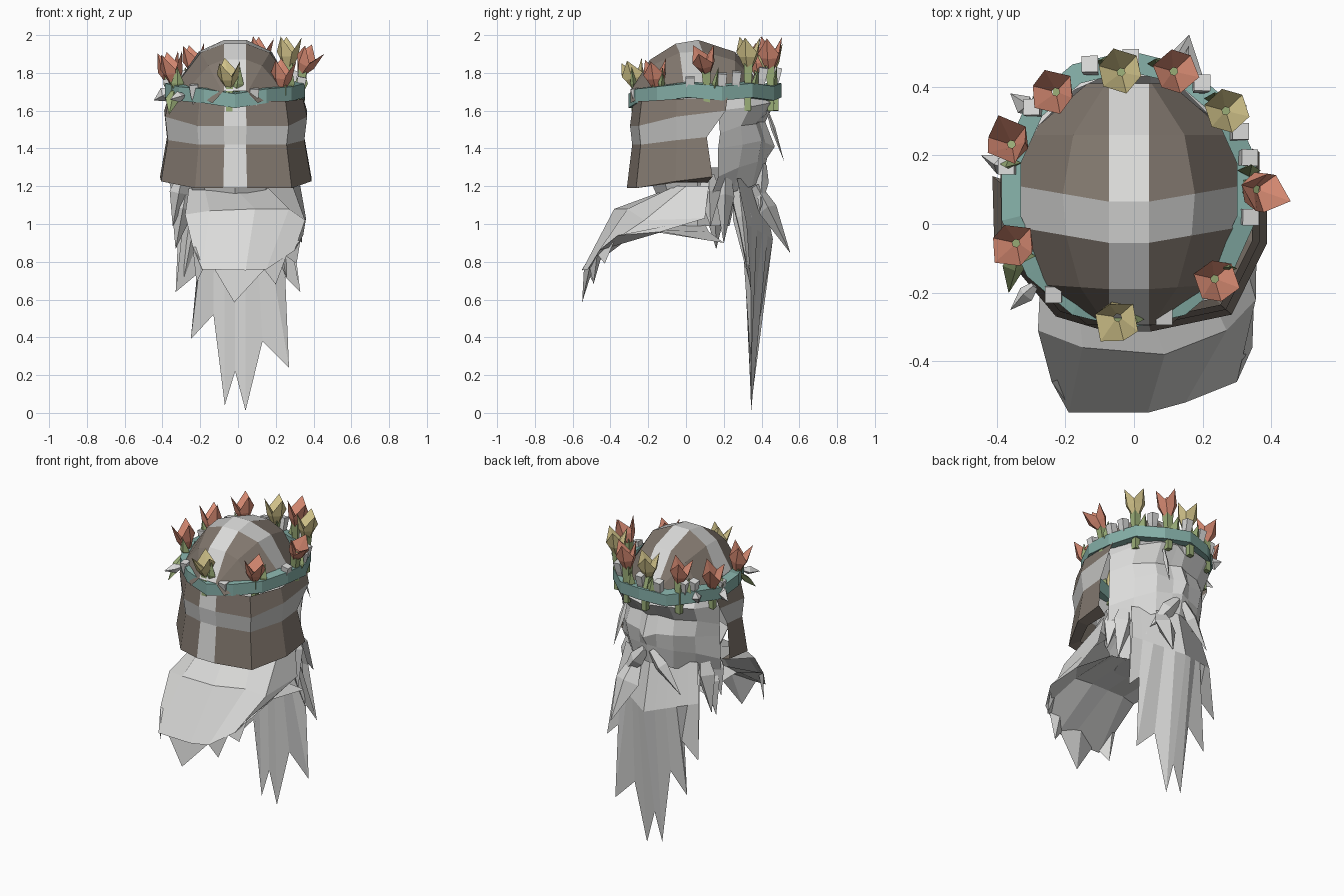
import bpy, bmesh, math
from mathutils import Vector

if "Cube" in bpy.data.objects:
    bpy.data.objects.remove(bpy.data.objects["Cube"])

def material(name, r, g, b):
    m = bpy.data.materials.new(name)
    m.diffuse_color = (r, g, b, 1)
    m.use_nodes = True
    m.node_tree.nodes["Principled BSDF"].inputs["Base Color"].default_value = m.diffuse_color
    return m

PALE = material("pale_grey", .71, .71, .70)
BAND = material("band_grey", .55, .55, .54)
BROWN = material("brown_grey", .22, .185, .155)
TEAL = material("teal", .23, .42, .38)
GREEN = material("leaf_green", .33, .43, .19)
CORAL = material("coral", .72, .27, .18)
YELLOW = material("straw_yellow", .68, .58, .27)
CX = -.015

def make(name, bm, mats):
    bmesh.ops.remove_doubles(bm, verts=bm.verts, dist=.0005)
    bmesh.ops.recalc_face_normals(bm, faces=bm.faces)
    me = bpy.data.meshes.new(name)
    bm.to_mesh(me)
    bm.free()
    for m in mats:
        me.materials.append(m)
    ob = bpy.data.objects.new(name, me)
    bpy.context.collection.objects.link(ob)
    return ob

def loft(name, rows, mats, wrap=False, rule=None, cap=False):
    """Skin equal-length rows of points; rule(row, column) picks the material."""
    bm = bmesh.new()
    vs = [[bm.verts.new(p) for p in r] for r in rows]
    n = len(rows[0])
    for i in range(len(rows) - 1):
        for j in range(n if wrap else n - 1):
            k = (j + 1) % n
            f = bm.faces.new((vs[i][j], vs[i][k], vs[i + 1][k], vs[i + 1][j]))
            f.material_index = rule(i, j) if rule else 0
    if cap:
        bm.faces.new(vs[0])
        bm.faces.new(vs[-1])
    return make(name, bm, mats)

def spike(name, base, tip, width, depth, mat=PALE):
    """Four-sided lock of hair, broad in its middle, running from base to tip."""
    b, t = Vector(base), Vector(tip)
    d = (t - b).normalized()
    s = d.cross(Vector((0, 1, 0)) if abs(d.y) < .8 else Vector((0, 0, 1))).normalized()
    u = s.cross(d)
    rows = []
    for f, w in ((0, .5), (.35, 1), (1, .02)):
        c = b.lerp(t, f)
        rows.append([c + s * width * w, c + u * depth * w, c - s * width * w, c - u * depth * w])
    return loft(name, rows, [mat], wrap=True, cap=True)

# Helmet dome: centre stripe front to back, darker band bowing side to side
rows = []
for y0, bow in ((-.295, 0), (-.19, .02), (-.055, .05), (.065, .05), (.26, 0), (.41, 0)):
    k = math.sqrt(max(0, 1 - ((y0 - .06) / .37) ** 2))
    w = max(.12, .35 * k)
    row = []
    for x in (-w, -w * .55, -.058, .058, w * .55, w):
        y = y0 + bow * max(0, abs(x) - .058) / .29
        h = math.sqrt(max(0, 1 - (x / .352) ** 2 - ((y - .06) / .372) ** 2))
        row.append((CX + x, y, 1.64 + .34 * h ** 1.2))
    rows.append(row)
loft("helmet_dome", rows, [BROWN, BAND, PALE],
     rule=lambda i, j: 2 if j == 2 else (1 if i == 2 else 0))

# Helmet wall and neck guard, wrapped round the back and sides
cols = [(-.38, .2), (-.375, -.05), (-.21, -.245), (-.073, -.285),
        (.043, -.285), (.26, -.24), (.355, -.05), (.355, .2)]
levels = [(1.65, 1.67, .97, .22), (1.52, 1.60, 1.03, .21), (1.42, 1.46, .99, .11), (1.19, 1.25, 1.09, .14)]
rows = []
for zb, zs, sc, end in levels:
    row = []
    for j, (x, y) in enumerate(cols):
        e = j in (0, 7)
        z = zs if e else (zs * .6 + zb * .4 if j in (1, 6) else zb)
        row.append((CX + (x - CX) * sc, end if e else y * (sc + .01), z))
    rows.append(row)
loft("helmet_wall", rows, [BROWN, BAND, PALE],
     rule=lambda i, j: 2 if j == 3 else (1 if i == 1 else 0))
loft("helmet_lip", [rows[-1], [(x * .82, y * .82, 1.22) for x, y, z in rows[-1]]], [BROWN])

# Face, as mirrored half rows of (x, y, z) from the nose outwards
half = [
    [(0, .43, 1.68), (.07, .43, 1.68), (.16, .39, 1.68), (.26, .29, 1.68), (.34, .15, 1.66)],
    [(0, .45, 1.61), (.07, .47, 1.64), (.17, .44, 1.64), (.28, .34, 1.62), (.345, .17, 1.60)],
    [(0, .42, 1.54), (.06, .39, 1.54), (.16, .37, 1.53), (.27, .29, 1.52), (.355, .18, 1.48)],
    [(0, .47, 1.41), (.06, .42, 1.43), (.17, .40, 1.44), (.26, .30, 1.42), (.35, .17, 1.40)],
    [(0, .43, 1.35), (.06, .41, 1.34), (.16, .38, 1.33), (.25, .28, 1.30), (.355, .17, 1.25)],
    [(0, .40, 1.22), (.06, .39, 1.22), (.14, .35, 1.20), (.23, .25, 1.17), (.33, .13, 1.14)]]
loft("face", [[(CX - x, y, z) for x, y, z in r[:0:-1]] + [(CX + x, y, z) for x, y, z in r]
              for r in half], [PALE])
# Neck under the helmet
loft("neck", [[(CX + r * math.cos(a * math.pi / 4), .06 + r * math.sin(a * math.pi / 4), z)
               for a in range(8)] for z, r in ((1.3, .28), (1.12, .2), (.99, .17))],
     [PALE], wrap=True, cap=True)

# Beard: closed shell with ragged pointed hem
hem = [(-.33, .64), (-.21, .74), (-.25, .39), (-.13, .52), (-.07, .04), (-.015, .22),
       (.04, .01), (.13, .38), (.27, .24), (.25, .72), (.33, .64)]
def across(w, y, bulge, z, sag=0):
    return [(CX + w * (j - 5) / 5, y + bulge * (1 - abs(j - 5) / 5),
             z - sag * (1 - abs(j - 5) / 5)) for j in range(11)]
loft("beard", [across(.24, .22, .04, 1.2), across(.28, .28, .04, .98, .08),
               [(x, .345, z) for x, z in hem],
               across(.30, .32, .14, 1.0, .08), across(.26, .27, .12, 1.24)], [PALE])

# Moustache and loose locks around the jaw
for s in (-1, 1):
    spike("moustache", (CX + s * .02, .41, 1.31), (CX + s * .22, .39, 1.06), .05, .035)
    spike("cheek_lock", (CX + s * .25, .21, 1.28), (CX + s * .31, .2, .9), .07, .05)
    spike("jaw_lock", (CX + s * .28, .12, 1.26), (CX + s * .33, .13, .99), .05, .06)
    spike("inner_lock", (CX + s * .18, .28, 1.2), (CX + s * .27, .33, .72), .06, .05)
spike("windswept_lock", (.1, .37, 1.2), (.16, .55, .85), .08, .05)
spike("thin_strand", (.13, .43, 1.6), (.16, .52, 1.33), .02, .012)
spike("left_lock", (-.27, .15, 1.2), (-.33, .16, .87), .06, .06)

# Hair swept out from under the helmet, top surface then underside
loft("swept_hair", [
    [(-.26, .12, 1.19), (-.18, -.05, 1.2), (-.02, -.08, 1.19), (.15, -.06, 1.2), (.29, 0, 1.2), (.33, .12, 1.2)],
    [(-.28, -.31, 1.05), (-.15, -.36, 1.07), (.09, -.38, 1.08), (.27, -.31, 1.08), (.355, -.22, 1.02), (.36, .1, 1.03)],
    [(-.24, -.46, .88), (-.19, -.55, .76), (.04, -.55, .755), (.15, -.52, .76), (.30, -.46, .86), (.345, -.36, .94)],
    [(-.2, -.24, .96), (-.12, -.24, .98), (0, -.24, .98), (.12, -.24, .98), (.25, -.24, .97), (.34, -.12, .96)],
    [(-.2, .1, .95), (-.12, .1, .98), (0, .1, 1), (.12, .1, 1), (.25, .12, .96), (.34, .2, .9)]], [PALE])
for a, b, tip in (((-.24, -.46, .88), (-.18, -.54, .77), (-.22, -.49, .69)),
                  ((-.13, -.54, .77), (.15, -.51, .77), (-.02, -.55, .585)),
                  ((.13, -.51, .77), (.26, -.47, .84), (.2, -.49, .68)),
                  ((.24, -.47, .84), (.33, -.38, .91), (.31, -.43, .79))):
    m = [(a[i] + b[i]) / 2 + (0, .05, .05)[i] for i in range(3)]
    bm = bmesh.new()
    v = [bm.verts.new(p) for p in (a, b, m, tip)]
    for f in ((0, 1, 3), (1, 2, 3), (2, 0, 3), (0, 2, 1)):
        bm.faces.new([v[i] for i in f])
    make("hair_tip", bm, [PALE])

# Crown band: broad sloping ring, dipping at the back
def on_crown(a, r, z):
    return Vector((CX + .38 * r * math.cos(a), .1 + .405 * r * math.sin(a), z))
N = 14
rows = [[], [], [], []]
for j in range(N):
    a = 2 * math.pi * (j + .5) / N
    wave = (.01 if j % 2 else -.006) - .04 * max(0, -math.sin(a) - .6) / .4
    for row, r, z in zip(rows, (1, 1, .85, .86), (1.66, 1.735, 1.745, 1.66)):
        row.append(on_crown(a, r, z + wave))
loft("crown_band", rows + [rows[0]], [TEAL], wrap=True)

def ring(c, d, r, n, lift=0):
    """Points round direction d; alternate points are raised by lift."""
    s = d.orthogonal().normalized()
    u = d.cross(s)
    return [c + r * (s * math.cos(2 * math.pi * i / n) + u * math.sin(2 * math.pi * i / n))
            + d * (lift if i % 2 else 0) for i in range(n)]

def crown_angle(x, y):
    return math.atan2((y - .1) / .405, (x - CX) / .38)

# Tulip-like flowers with leaf stems: x, y, bud base, bud tip height, lean x, lean y, colour
for x, y, z0, z1, lx, ly, col in (
        (-.345, .22, 1.73, 1.91, -.2, .2, CORAL), (-.22, .385, 1.79, 1.95, -.15, 0, CORAL),
        (.11, .445, 1.82, 1.99, .1, 0, CORAL), (.335, .11, 1.80, 1.95, .5, -.2, CORAL),
        (.23, -.155, 1.72, 1.87, .1, -.1, CORAL), (-.335, -.05, 1.74, 1.91, -.15, -.1, CORAL),
        (-.035, .44, 1.80, 1.96, -.05, .05, YELLOW), (.265, .33, 1.83, 1.99, .05, 0, YELLOW),
        (-.045, -.26, 1.72, 1.87, -.05, -.25, YELLOW)):
    a = crown_angle(x, y)
    d = Vector((lx, ly, 1)).normalized()
    p = Vector((x, y, z0))
    L = z1 - z0
    loft("flower_bud", [ring(p, d, .024, 6), ring(p + d * L * .35, d, .052, 6),
                        ring(p + d * L * .5, d, .066, 6, L * .5), ring(p + d * L * .35, d, .012, 6)],
         [col], wrap=True)
    foot = on_crown(a, .92, 1.60)
    loft("flower_stem", [ring(foot, d, .024, 4), ring(on_crown(a, .92, 1.735), d, .026, 4), ring(p + d * .02, d, .034, 4)],
         [GREEN], wrap=True, cap=True)
    spike("flower_leaf", on_crown(a + .1, .92, 1.70), on_crown(a + .16, .96, 1.83), .034, .018, GREEN)
# Drooping leaf on the left of the band
spike("drooping_leaf", (-.34, -.08, 1.7), (-.365, -.2, 1.58), .035, .02, GREEN)

# Small pale blossoms set inside the band: x, y, base height
for x, y, z in ((-.32, .36, 1.70), (-.38, .17, 1.66), (.09, -.28, 1.61), (-.23, -.2, 1.63),
                (.31, .27, 1.70), (.34, .02, 1.67), (-.01, .48, 1.72), (-.12, .44, 1.70),
                (.19, .40, 1.72), (-.28, .41, 1.70), (.36, .2, 1.69)):
    a = crown_angle(x, y)
    p = on_crown(a, .9, z)
    d = Vector((.2 * math.cos(a), .2 * math.sin(a), 1)).normalized()
    loft("pale_blossom", [ring(p, d, .02, 4), ring(p + d * .05, d, .03, 4), ring(p + d * .11, d, .034, 4)],
         [PALE], wrap=True, cap=True)
# Pale petals jutting out of the band
spike("pale_petal", (-.36, .16, 1.70), (-.445, .2, 1.655), .04, .03)
spike("pale_petal", (-.29, -.18, 1.68), (-.36, -.25, 1.66), .03, .025)
spike("pale_petal", (-.3, .33, 1.70), (-.36, .38, 1.72), .04, .03)
